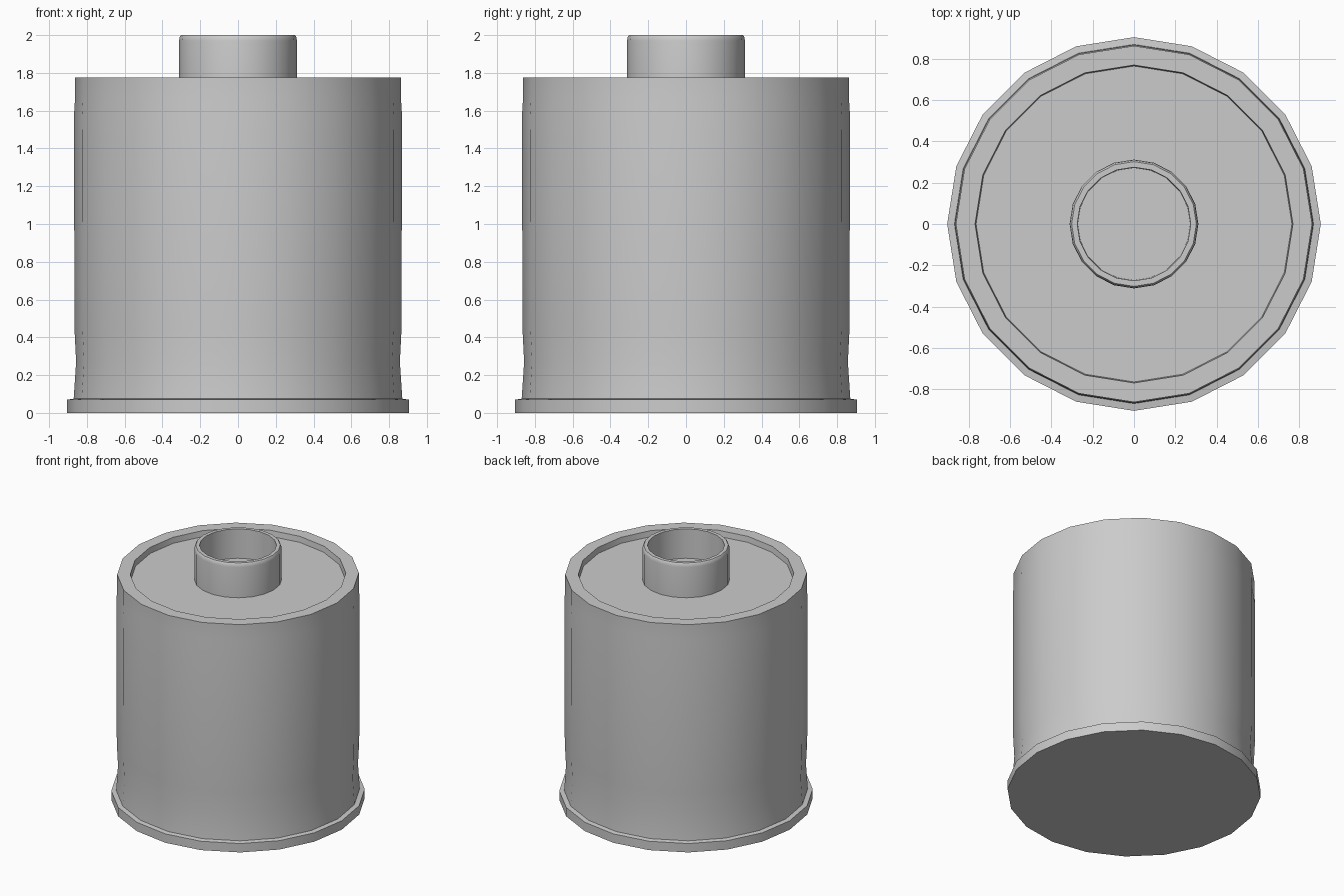
import bpy, bmesh, math

if "Cube" in bpy.data.objects:
    bpy.data.objects.remove(bpy.data.objects["Cube"])

SIDES = 20


def lathe(name, profile):
    """Revolve (radius, z) points around z; radius 0 closes with a cap."""
    bm = bmesh.new()
    rings = []
    for r, z in profile:
        rings.append([bm.verts.new((r * math.cos(2 * math.pi * i / SIDES),
                                    r * math.sin(2 * math.pi * i / SIDES), z))
                      for i in range(SIDES)])
    for a, b in zip(rings, rings[1:]):
        for i in range(SIDES):
            j = (i + 1) % SIDES
            bm.faces.new((a[i], a[j], b[j], b[i]))
    bm.faces.new(rings[0][::-1])
    bm.faces.new(rings[-1])
    bmesh.ops.recalc_face_normals(bm, faces=bm.faces[:])
    mesh = bpy.data.meshes.new(name)
    bm.to_mesh(mesh)
    bm.free()
    obj = bpy.data.objects.new(name, mesh)
    bpy.context.collection.objects.link(obj)
    bpy.ops.object.select_all(action='DESELECT')
    obj.select_set(True)
    bpy.context.view_layer.objects.active = obj
    bpy.ops.object.shade_smooth_by_angle(angle=math.radians(35))
    return obj


# Canister: base flange, slightly waisted wall, flat rim and recessed lid
lathe("canister_body", [
    (0.905, 0.0), (0.905, 0.07), (0.87, 0.075),
    (0.857, 0.27), (0.866, 0.45), (0.868, 1.58), (0.863, 1.66), (0.863, 1.775),
    (0.77, 1.775), (0.765, 1.73),
])

# Open neck with a softened lip and a shallow interior floor
lathe("neck", [
    (0.312, 1.72), (0.312, 1.97), (0.309, 1.99), (0.302, 2.0),
    (0.275, 2.0), (0.272, 1.77),
])
